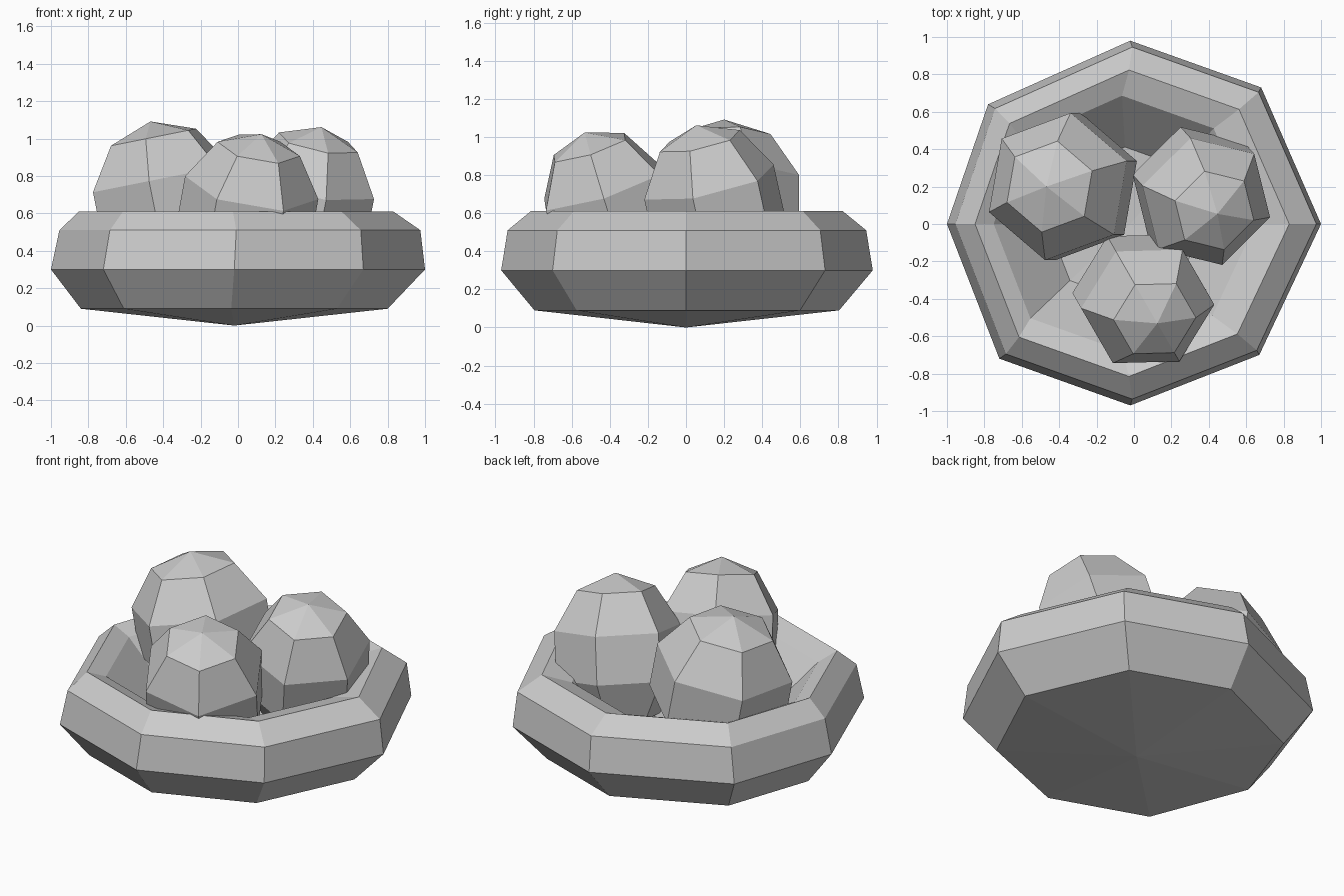
import bpy, bmesh
from math import radians
from mathutils import Matrix, Vector

cube = bpy.data.objects.get("Cube")
if cube:
    bpy.data.objects.remove(cube, do_unlink=True)

grey = bpy.data.materials.new("plain_grey")
grey.use_nodes = True
colour = (0.6, 0.6, 0.6, 1)
grey.diffuse_color = colour
for node in grey.node_tree.nodes:
    if node.type == "BSDF_PRINCIPLED":
        node.inputs["Base Color"].default_value = colour


def finish(name, bm):
    bmesh.ops.recalc_face_normals(bm, faces=bm.faces)
    mesh = bpy.data.meshes.new(name)
    bm.to_mesh(mesh)
    bm.free()
    mesh.materials.append(grey)
    obj = bpy.data.objects.new(name, mesh)
    bpy.context.collection.objects.link(obj)
    return obj


# Nest: an uneven octagon swept through scaled rings (scale, x shift, height)
outline = [(1, 0), (.68, .73), (-.02, .98), (-.78, .64),
           (-1, 0), (-.72, -.72), (-.02, -.97), (.67, -.7)]
rings = [(.82, -.02, .09), (1, 0, .3), (.965, .01, .51),
         (.84, -.01, .61), (.7, -.05, .56), (.42, -.04, .27)]
bm = bmesh.new()
loops = [[bm.verts.new((x * s + dx, y * s, z)) for x, y in outline]
         for s, dx, z in rings]
n = len(outline)
for low, high in zip(loops, loops[1:]):
    for i in range(n):
        j = (i + 1) % n
        bm.faces.new((low[i], low[j], high[j], high[i]))
# Shallow pointed underside and bowl floor
for loop, z in ((loops[0], 0), (loops[-1], .25)):
    tip = bm.verts.new((-.02, 0, z))
    for i in range(n):
        bm.faces.new((loop[i], loop[(i + 1) % n], tip))
finish("nest", bm)


def egg(name, centre, radius, half_length, turn, lean):
    """Six-sided egg whose long axis tips towards lean."""
    bm = bmesh.new()
    bmesh.ops.create_uvsphere(bm, u_segments=6, v_segments=5, radius=1)
    axis = Vector((*lean, half_length))
    tilt = Vector((0, 0, 1)).rotation_difference(axis).to_matrix().to_4x4()
    bm.transform(Matrix.Translation(centre) @ tilt
                 @ Matrix.Rotation(radians(turn), 4, "Z")
                 @ Matrix.Diagonal((radius, radius, half_length, 1)))
    finish(name, bm)


# Three eggs leaning outwards
egg("left_back_egg", (.36, .15, .63), .38, .45, 15, (.09, -.1))
egg("right_back_egg", (-.38, .2, .65), .42, .45, -10, (-.09, 0))
egg("front_egg", (.05, -.4, .61), .38, .44, 30, (.08, -.14))
